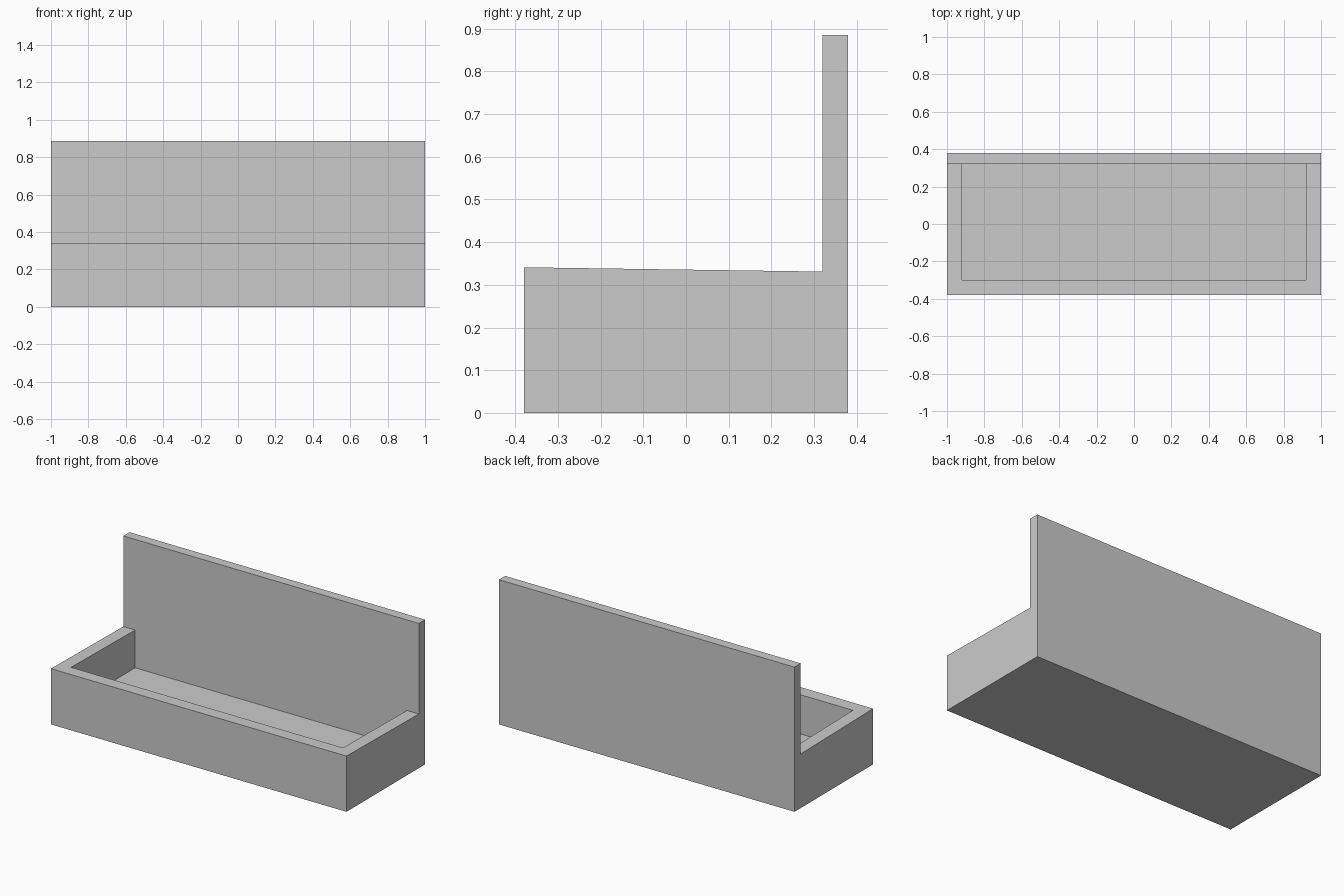
import bpy, bmesh

if "Cube" in bpy.data.objects:
    bpy.data.objects.remove(bpy.data.objects["Cube"])


def prism(name, profile, half_width):
    """Extrude a (y, z) profile along x, symmetric about x = 0."""
    bm = bmesh.new()
    face = bm.faces.new([bm.verts.new((-half_width, y, z)) for y, z in profile])
    ext = bmesh.ops.extrude_face_region(bm, geom=[face])
    verts = [v for v in ext["geom"] if isinstance(v, bmesh.types.BMVert)]
    bmesh.ops.translate(bm, verts=verts, vec=(2 * half_width, 0, 0))
    bmesh.ops.recalc_face_normals(bm, faces=bm.faces)
    mesh = bpy.data.meshes.new(name)
    bm.to_mesh(mesh)
    bm.free()
    obj = bpy.data.objects.new(name, mesh)
    bpy.context.collection.objects.link(obj)
    return obj


# Trough with a tall back panel; the rim slopes slightly to the back
trough = prism("trough_with_back_panel", [
    (-0.38, 0), (0.38, 0), (0.38, 0.885), (0.32, 0.885),
    (0.32, 0.331), (-0.38, 0.341)], 1.0)

# Cavity between the front wall, the side walls and the back panel
cutter = prism("cavity_cutter", [
    (-0.30, 0.10), (0.32, 0.10), (0.32, 0.60), (-0.30, 0.60)], 0.92)
cutter.hide_render = True
cutter.display_type = 'WIRE'

cut = trough.modifiers.new("cavity", 'BOOLEAN')
cut.operation = 'DIFFERENCE'
cut.solver = 'EXACT'
cut.object = cutter
